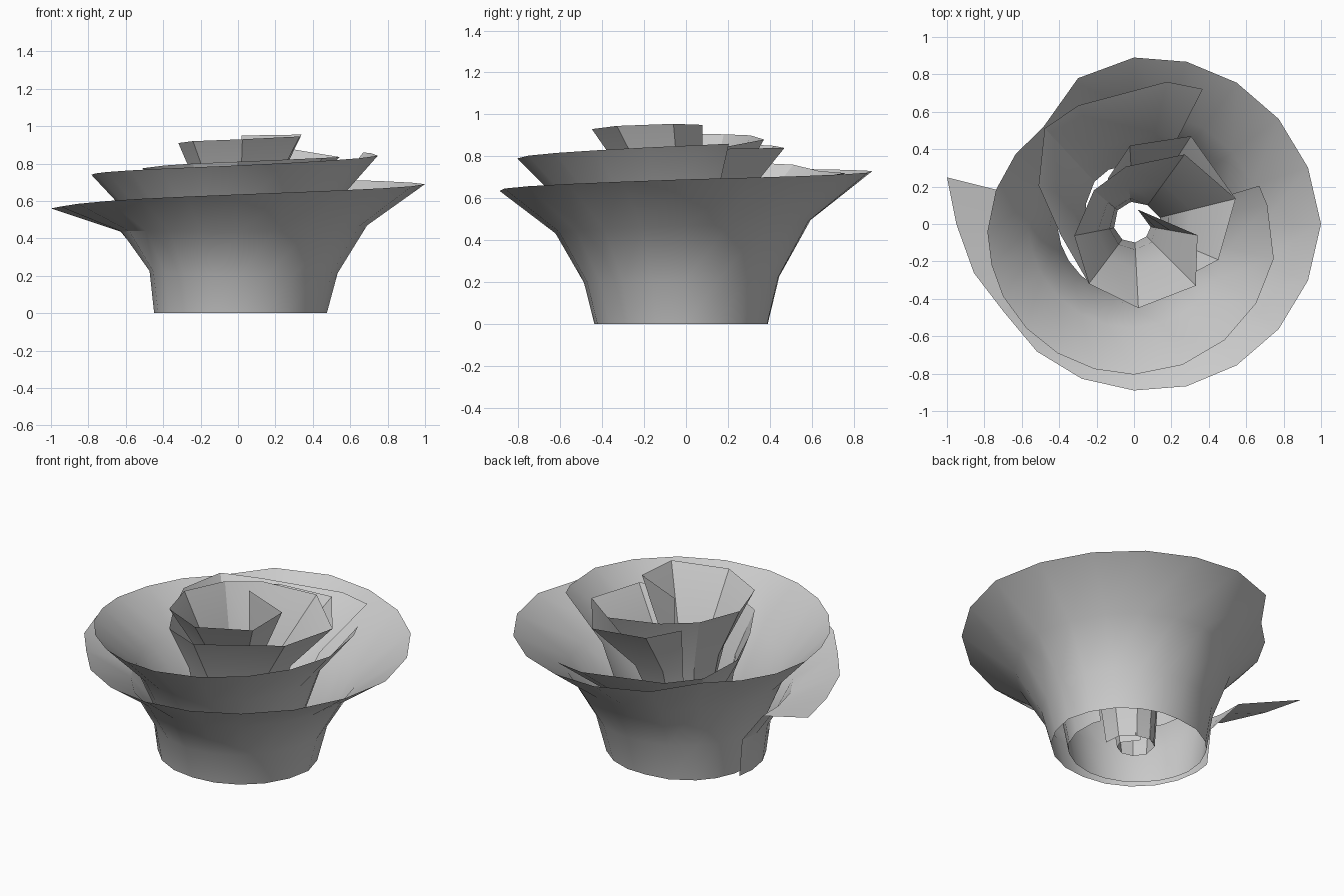
import bpy, bmesh, math

if "Cube" in bpy.data.objects:
    bpy.data.objects.remove(bpy.data.objects["Cube"])

# Rims of the rolled sheets: running angle in degrees, radius, height
OUTER = [(166, 1.03, .56), (180, .95, .57), (214, .84, .60), (270, .89, .635),
         (360, 1.0, .69), (450, .89, .73), (471, .835, .735), (493, .71, .74),
         (526, .76, .735), (543, .785, .74), (569, .80, .755), (630, .805, .79),
         (706, .77, .842), (728, .72, .855), (737, .70, .86)]
HEART = [(783, .81, .715), (797, .78, .72), (835, .70, .73), (853, .70, .76),
         (878, .55, .775), (909, .395, .79), (953, .40, .80), (990, .43, .81),
         (1057, .49, .83), (1094, .56, .835), (1134, .46, .88), (1178, .31, .90),
         (1220, .28, .905), (1271, .325, .91), (1313, .40, .92), (1353, .45, .93),
         (1395, .467, .945), (1430, .345, .955), (1516, .08, .95)]
FLAP = [(1094, .56, .835), (1137, .56, .84), (1173, .42, .85), (1200, .28, .86)]
# Foot of the sheets: running angle, radius
FOOT = [(166, .45), (270, .437), (360, .475), (450, .39), (540, .41), (720, .35),
        (900, .23), (1060, .16), (1130, .125), (1516, .08)]
# Flare profile: share of radius, share of height
FLARE = [(0, 0), (.11, .31), (.41, .68), (1, 1)]


def sample(table, a):
    for p, q in zip(table, table[1:]):
        if a <= q[0]:
            f = (a - p[0]) / (q[0] - p[0])
            return [u + (v - u) * f for u, v in zip(p, q)][1:]
    return table[-1][1:]


def sheet(name, rim, step):
    """Rolled sheet between the foot spiral and a rim spiral."""
    angles = []
    for p, q in zip(rim, rim[1:]):
        n = max(1, round((q[0] - p[0]) / step))
        angles += [p[0] + (q[0] - p[0]) * i / n for i in range(n)]
    angles.append(rim[-1][0])
    bm = bmesh.new()
    prev = None
    for a in angles:
        r, h = sample(rim, a)
        foot = sample(FOOT, a)[0]
        c, s = math.cos(math.radians(a)), math.sin(math.radians(a))
        g = max(0, (270 - a) / 104)          # straighter wall at the free end
        col = []
        for i, (fr, fz) in enumerate(FLARE):
            if i in (1, 2):
                fr, fz = fr - .07 * g, fz + .1 * g
            rad = foot + (r - foot) * fr
            col.append(bm.verts.new((rad * c, rad * s, h * fz)))
        if prev:
            # The inner petals do not reach the ground
            first = 1 if 783 < a < 1058 else 0
            for i in range(first, len(col) - 1):
                bm.faces.new((prev[i], col[i], col[i + 1], prev[i + 1]))
        prev = col
    bmesh.ops.delete(bm, geom=[v for v in bm.verts if not v.link_faces], context='VERTS')
    mesh = bpy.data.meshes.new(name)
    bm.to_mesh(mesh)
    bm.free()
    ob = bpy.data.objects.new(name, mesh)
    bpy.context.collection.objects.link(ob)
    bpy.ops.object.select_all(action='DESELECT')
    bpy.context.view_layer.objects.active = ob
    ob.select_set(True)
    bpy.ops.object.shade_smooth_by_angle(angle=math.radians(30))


sheet("outer_petals", OUTER, 17)     # two wide outer turns
sheet("heart_petals", HEART, 90)     # coarse inner turns
sheet("heart_flap", FLAP, 90)        # loose flap at the back
